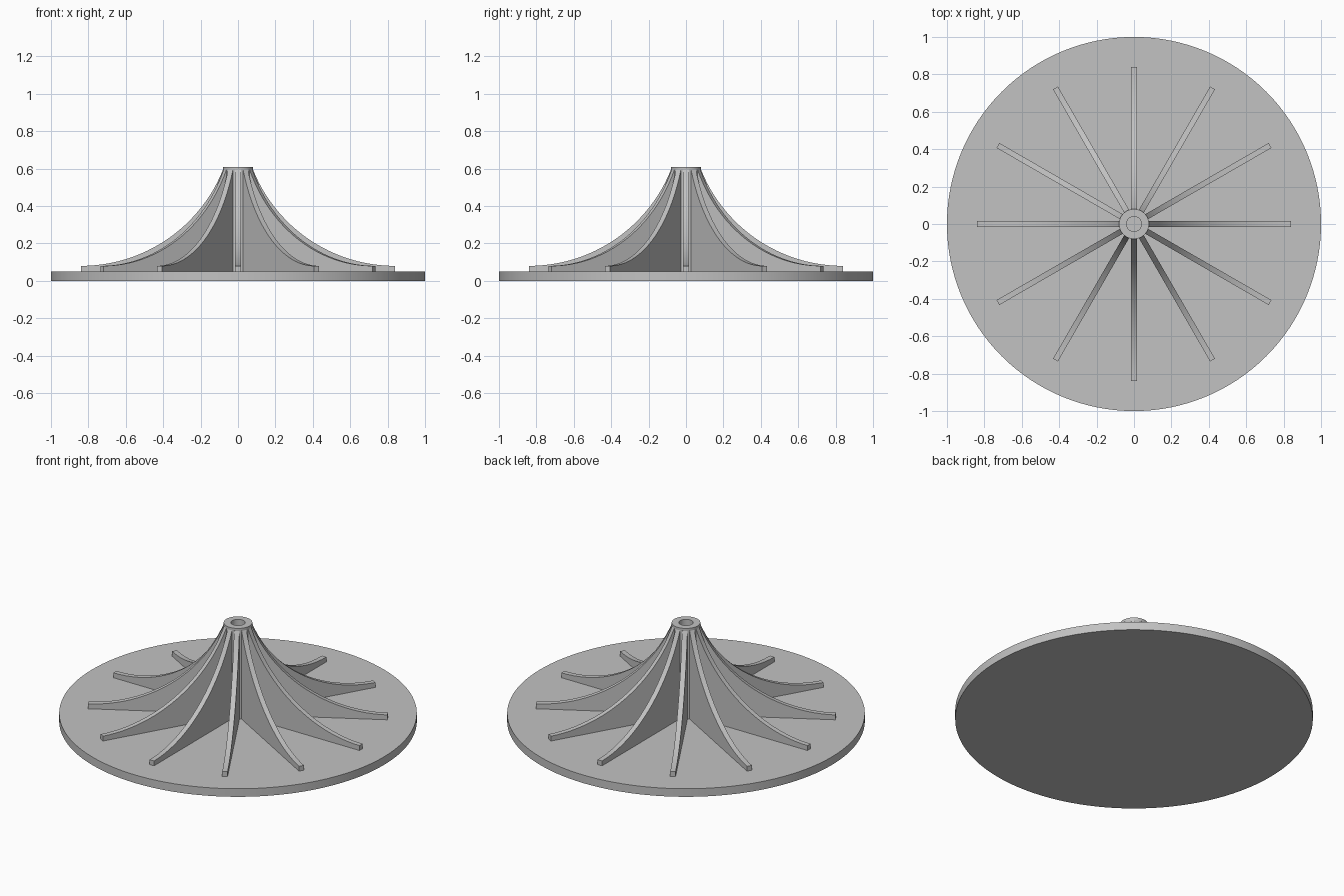
import bpy, bmesh
from math import sin, cos, pi, radians, asin
from mathutils import Matrix

cube = bpy.data.objects.get("Cube")
if cube:
    bpy.data.objects.remove(cube, do_unlink=True)

grey = bpy.data.materials.new("plain grey")
grey.use_nodes = True
colour = (0.54, 0.54, 0.54, 1)
grey.diffuse_color = colour
grey.node_tree.nodes["Principled BSDF"].inputs["Base Color"].default_value = colour

DISC_R, DISC_H = 1.0, 0.05
HUB_R, BORE_R, HUB_TOP = 0.08, 0.04, 0.61
FIN_R, FIN_HALF, FIN_TIP, FIN_TOP = 0.84, 0.015, 0.08, 0.595
FINS = 12


def finish(bm, name):
    bmesh.ops.recalc_face_normals(bm, faces=bm.faces)
    mesh = bpy.data.meshes.new(name)
    bm.to_mesh(mesh)
    bm.free()
    mesh.materials.append(grey)
    obj = bpy.data.objects.new(name, mesh)
    bpy.context.collection.objects.link(obj)
    bpy.ops.object.select_all(action='DESELECT')
    obj.select_set(True)
    bpy.context.view_layer.objects.active = obj
    bpy.ops.object.shade_smooth_by_angle(angle=radians(30))
    return obj


# Flat round base
bm = bmesh.new()
bmesh.ops.create_cone(bm, cap_ends=True, segments=128, radius1=DISC_R, radius2=DISC_R,
                      depth=DISC_H, matrix=Matrix.Translation((0, 0, DISC_H / 2)))
finish(bm, "base_disc")

# Central tube, a lathed closed section
bm = bmesh.new()
section = [(BORE_R, DISC_H), (HUB_R, DISC_H), (HUB_R, HUB_TOP), (BORE_R, HUB_TOP)]
steps = 64
rings = [[bm.verts.new((r * cos(2 * pi * i / steps), r * sin(2 * pi * i / steps), z))
          for r, z in section] for i in range(steps)]
for i, a in enumerate(rings):
    b = rings[(i + 1) % steps]
    for j in range(len(section)):
        k = (j + 1) % len(section)
        bm.faces.new((a[j], b[j], b[k], a[k]))
finish(bm, "hub")

# Fin outline: a circular arc that is level at the tip and steep at the hub
run, rise = FIN_R - HUB_R, FIN_TOP - FIN_TIP
radius = (run ** 2 + rise ** 2) / (2 * rise)
sweep = asin(run / radius)
arc = [(FIN_R - radius * sin(sweep * i / 24), FIN_TIP + radius * (1 - cos(sweep * i / 24)))
       for i in range(25)]
inner = HUB_R - 0.02
outline = [(inner, DISC_H), (FIN_R, DISC_H)] + arc + [(inner, FIN_TOP)]

# Radial fins
for n in range(FINS):
    bm = bmesh.new()
    side = bm.faces.new([bm.verts.new((x, -FIN_HALF, z)) for x, z in outline])
    grown = bmesh.ops.extrude_face_region(bm, geom=[side], use_keep_orig=True)
    moved = [v for v in grown["geom"] if isinstance(v, bmesh.types.BMVert)]
    bmesh.ops.translate(bm, verts=moved, vec=(0, 2 * FIN_HALF, 0))
    bmesh.ops.rotate(bm, verts=bm.verts, matrix=Matrix.Rotation(2 * pi * n / FINS, 3, 'Z'))
    finish(bm, f"fin_{n + 1}")
